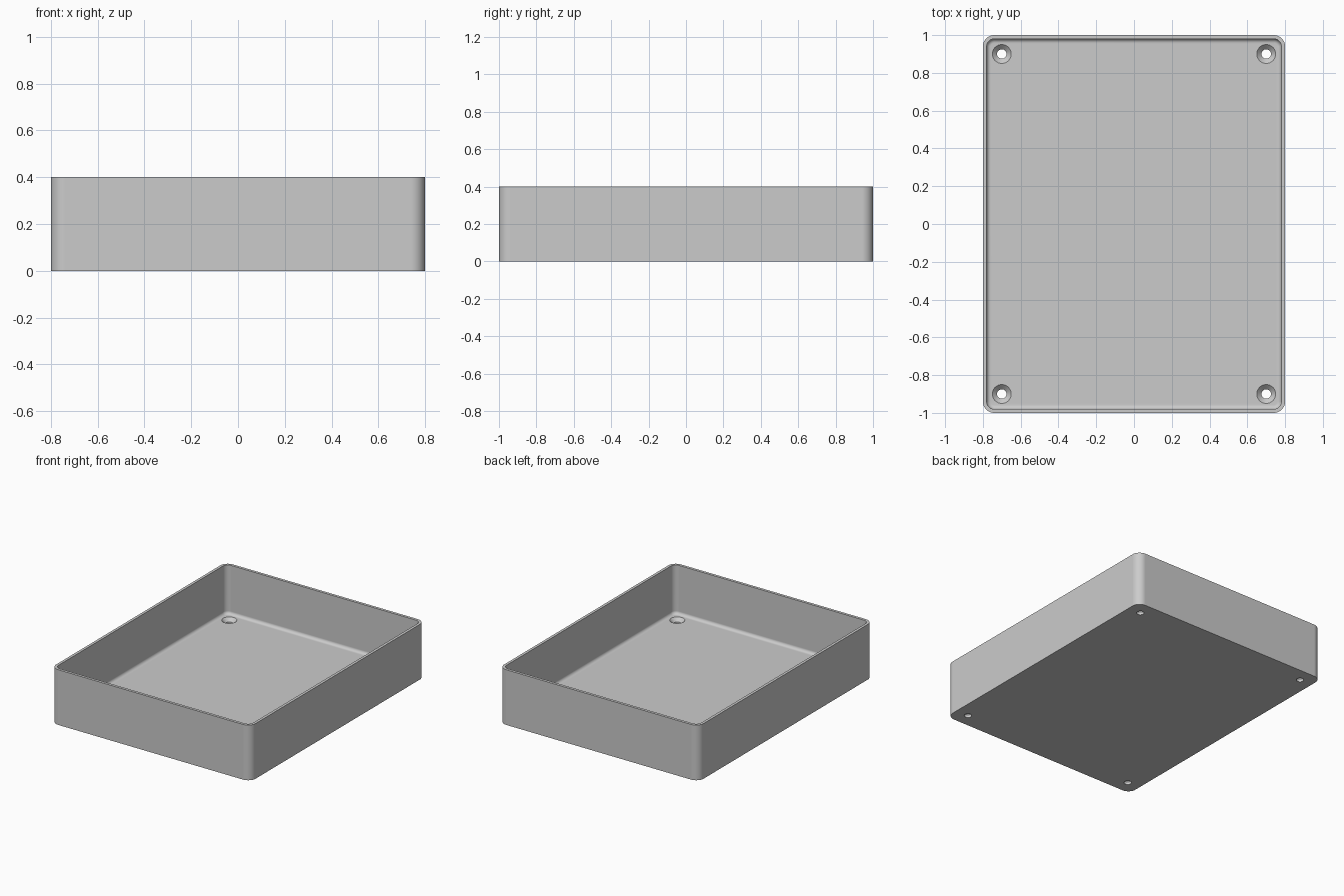
import bpy, bmesh
from math import sin, cos, pi

HALF_X, HALF_Y, HEIGHT = 0.8, 1.0, 0.4
CORNER, WALL, FLOOR, FILLET = 0.06, 0.02, 0.045, 0.022
HOLE_X, HOLE_Y, HOLE_R, SINK_R = 0.7, 0.9, 0.025, 0.05
CORNER_STEPS, FILLET_STEPS, HOLE_STEPS = 10, 6, 32

cube = bpy.data.objects.get("Cube")
if cube:
    bpy.data.objects.remove(cube, do_unlink=True)

bm = bmesh.new()


def rounded_ring(inset, z):
    """Rounded rectangle of vertices, inset from the outer outline."""
    r = CORNER - inset
    verts = []
    for q, (sx, sy) in enumerate([(1, 1), (-1, 1), (-1, -1), (1, -1)]):
        for i in range(CORNER_STEPS + 1):
            a = (q + i / CORNER_STEPS) * pi / 2
            verts.append(bm.verts.new((sx * (HALF_X - CORNER) + r * cos(a),
                                       sy * (HALF_Y - CORNER) + r * sin(a), z)))
    return verts


def circle_ring(x, y, r, z):
    angles = [2 * pi * i / HOLE_STEPS for i in range(HOLE_STEPS)]
    return [bm.verts.new((x + r * cos(a), y + r * sin(a), z)) for a in angles]


def loft(rings):
    for a, b in zip(rings, rings[1:]):
        for i in range(len(a)):
            j = (i + 1) % len(a)
            bm.faces.new((a[i], a[j], b[j], b[i]))


def fill(loops):
    """Flat face region bounded by an outline and its holes."""
    edges = []
    for loop in loops:
        for v, w in zip(loop, loop[1:] + loop[:1]):
            edges.append(bm.edges.get((v, w)))
    bmesh.ops.triangle_fill(bm, use_beauty=True, use_dissolve=False, edges=edges)


# Walls: outside, rim, inside, then the fillet down to the floor
profile = [(0, 0), (0, HEIGHT), (WALL, HEIGHT)]
for i in range(FILLET_STEPS + 1):
    a = i / FILLET_STEPS * pi / 2
    profile.append((WALL + FILLET * (1 - cos(a)), FLOOR + FILLET * (1 - sin(a))))
shell = [rounded_ring(inset, z) for inset, z in profile]
loft(shell)

# Countersunk screw holes in the four corners
tops, bottoms = [], []
for sx in (-1, 1):
    for sy in (-1, 1):
        x, y = sx * HOLE_X, sy * HOLE_Y
        rings = [circle_ring(x, y, SINK_R, FLOOR),
                 circle_ring(x, y, HOLE_R, FLOOR - (SINK_R - HOLE_R)),
                 circle_ring(x, y, HOLE_R, 0)]
        loft(rings)
        tops.append(rings[0])
        bottoms.append(rings[-1])

# Floor and underside
fill([shell[-1]] + tops)
fill([shell[0]] + bottoms)
bmesh.ops.recalc_face_normals(bm, faces=bm.faces)

mesh = bpy.data.meshes.new("tray")
bm.to_mesh(mesh)
bm.free()
tray = bpy.data.objects.new("tray", mesh)
bpy.context.collection.objects.link(tray)

# Plain grey
grey = bpy.data.materials.new("grey")
grey.use_nodes = True
colour = (0.6, 0.6, 0.6, 1)
grey.diffuse_color = colour
grey.node_tree.nodes["Principled BSDF"].inputs["Base Color"].default_value = colour
mesh.materials.append(grey)

# Smooth corners and fillets, flat walls
bpy.context.view_layer.objects.active = tray
tray.select_set(True)
bpy.ops.object.shade_smooth_by_angle(angle=pi / 6)
normals = tray.modifiers.new("flat_walls", 'WEIGHTED_NORMAL')
normals.keep_sharp = True
